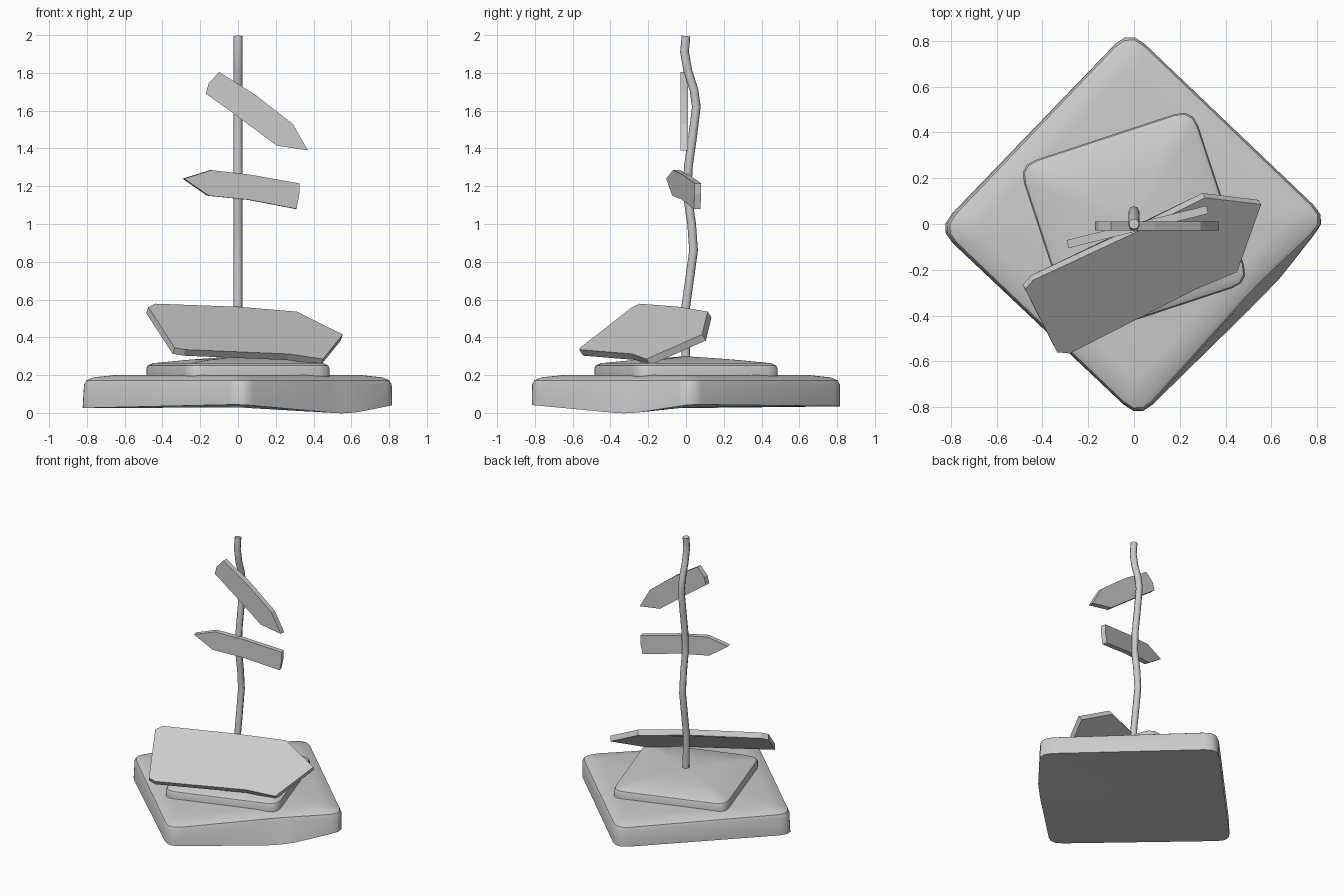
import bpy, bmesh, math
from mathutils import Vector

if "Cube" in bpy.data.objects:
    bpy.data.objects.remove(bpy.data.objects["Cube"])


def finish(name, bm, smooth=None):
    bmesh.ops.recalc_face_normals(bm, faces=bm.faces)
    me = bpy.data.meshes.new(name)
    bm.to_mesh(me)
    bm.free()
    ob = bpy.data.objects.new(name, me)
    bpy.context.collection.objects.link(ob)
    if smooth:
        bpy.ops.object.select_all(action='DESELECT')
        bpy.context.view_layer.objects.active = ob
        ob.select_set(True)
        bpy.ops.object.shade_smooth_by_angle(angle=math.radians(smooth))
    return ob


def slab(name, corners, rnd, rings, peak):
    """corners: (x, y, bottom z, outward flare of the bottom edge); rings: (scale, z)."""
    pts = [Vector(c) for c in corners]
    outline = []
    for i, p in enumerate(pts):
        a = p + (pts[i - 1] - p).normalized() * rnd
        b = p + (pts[(i + 1) % len(pts)] - p).normalized() * rnd
        for t in (0, 0.33, 0.67, 1):
            outline.append(a * (1 - t) ** 2 + p * 2 * t * (1 - t) + b * t * t)
    bm = bmesh.new()
    loops = [[bm.verts.new((v.x * (1 + v.w), v.y * (1 + v.w), v.z)) for v in outline]]
    for s, z in rings:
        loops.append([bm.verts.new((v.x * s, v.y * s, z)) for v in outline])
    n = len(outline)
    for lo, hi in zip(loops, loops[1:]):
        for i in range(n):
            bm.faces.new((lo[i], lo[(i + 1) % n], hi[(i + 1) % n], hi[i]))
    for loop, z in ((loops[0], sum(v.z for v in outline) / n), (loops[-1], peak)):
        c = bm.verts.new((0, 0, z))
        for i in range(n):
            bm.faces.new((loop[i], loop[(i + 1) % n], c))
    return finish(name, bm, 35)


def plank(name, pts, thickness):
    """Flat board: outline of the face, pushed back by the thickness vector."""
    bm = bmesh.new()
    f = bm.faces.new([bm.verts.new(p) for p in pts])
    back = bmesh.ops.extrude_face_region(bm, geom=[f], use_keep_orig=True)
    verts = [g for g in back['geom'] if isinstance(g, bmesh.types.BMVert)]
    bmesh.ops.translate(bm, verts=verts, vec=thickness)
    return finish(name, bm)


# Stone base, with one corner swelling out at the front right
slab("base_slab",
     [(-0.02, 0.85, 0.035, 0), (-0.85, -0.02, 0.025, 0.01), (0.02, -0.85, 0.045, 0),
      (0.53, -0.285, -0.006, 0.075), (0.85, 0.02, 0.045, 0)],
     0.09, [(1.0, 0.15), (0.985, 0.172), (0.94, 0.188), (0.8, 0.2)], 0.2)

# Smaller slab, turned on top of the base
slab("upper_slab",
     [(0.255, 0.505, 0.18, 0), (-0.505, 0.255, 0.18, 0),
      (-0.255, -0.505, 0.18, 0), (0.505, -0.255, 0.18, 0)],
     0.08, [(1.0, 0.235), (0.985, 0.25), (0.93, 0.263), (0.5, 0.283)], 0.3)

# Crooked post
curve = bpy.data.curves.new("post", 'CURVE')
curve.dimensions = '3D'
curve.bevel_depth = 0.023
curve.bevel_resolution = 2
curve.use_fill_caps = True
path = [(0, 0.22), (-0.003, 0.55), (0.018, 0.7), (0.04, 0.86), (0.03, 1.0), (0.006, 1.16),
        (0.012, 1.3), (0.036, 1.47), (0.055, 1.62), (0.042, 1.71), (0.01, 1.81),
        (-0.008, 1.91), (0.0, 1.995)]
sp = curve.splines.new('POLY')
sp.points.add(len(path) - 1)
for p, (y, z) in zip(sp.points, path):
    p.co = (0, y, z, 1)
post = bpy.data.objects.new("post", curve)
bpy.context.collection.objects.link(post)

# Upper arrow sign, pointing down to the right
upper = [(-0.17, 1.69), (-0.155, 1.745), (-0.10, 1.805), (0.09, 1.685), (0.29, 1.53),
         (0.37, 1.39), (0.205, 1.415), (-0.03, 1.59)]
plank("upper_sign", [(x, -0.028, z) for x, z in upper], (0, 0.038, 0))

# Lower arrow sign, pointing left and turned about the post
lower = [(-0.285, 1.24), (-0.14, 1.285), (0.06, 1.262), (0.325, 1.215), (0.325, 1.16),
         (0.31, 1.08), (0.06, 1.128), (-0.155, 1.15)]
plank("lower_sign", [(x, -0.105 + 0.246 * (x + 0.285), z) for x, z in lower],
      (-0.009, 0.035, 0))

# Large fallen board leaning on the slabs
plank("leaning_board",
      [(-0.475, -0.285, 0.56), (-0.44, -0.245, 0.578), (0.0, -0.04, 0.562), (0.31, 0.115, 0.536),
       (0.555, 0.085, 0.415), (0.45, -0.21, 0.285), (0.27, -0.285, 0.312), (-0.28, -0.565, 0.335),
       (-0.335, -0.56, 0.345)],
      (-0.011, 0.02, -0.032))
